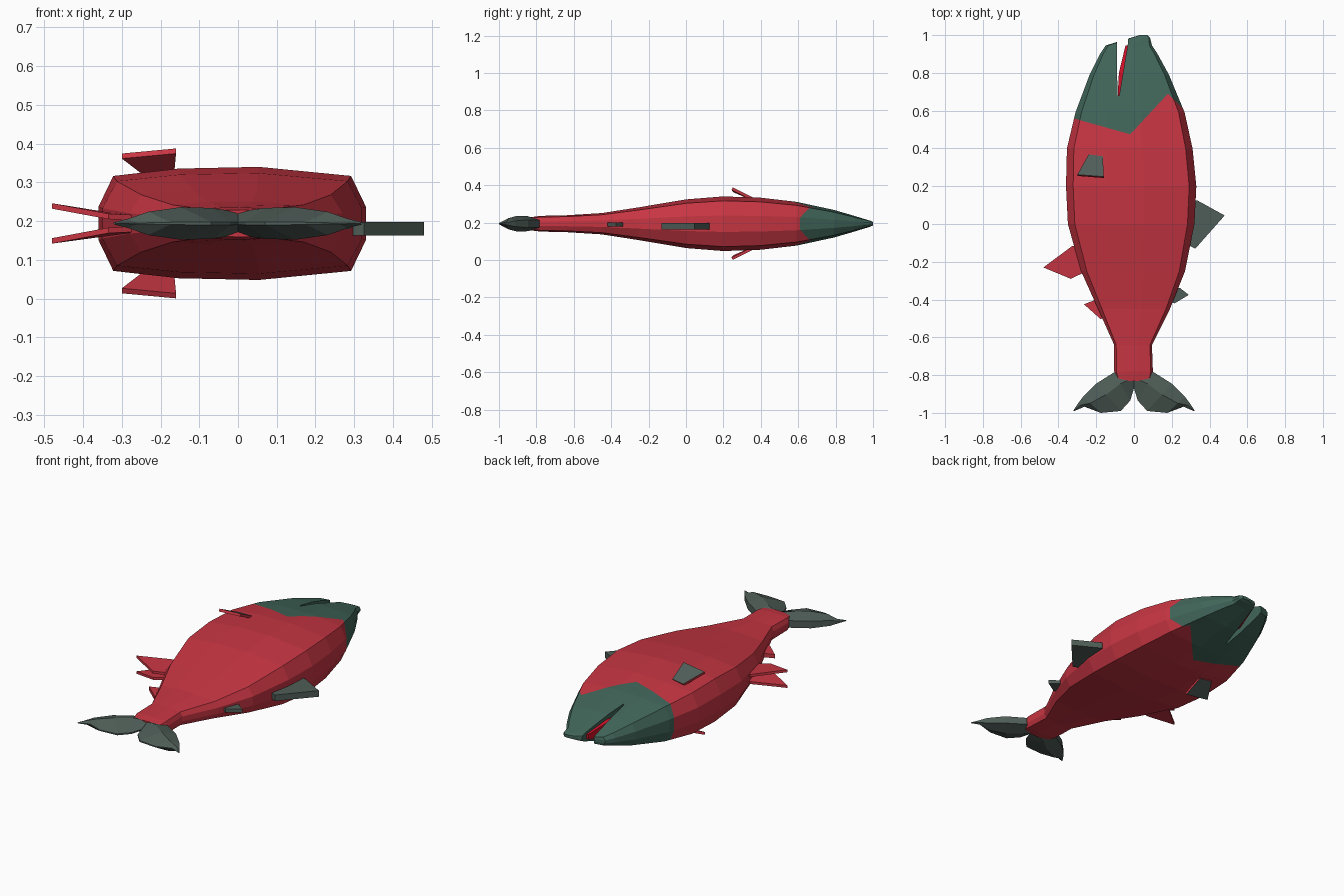
import bpy, bmesh
from mathutils import Vector

if "Cube" in bpy.data.objects:
    bpy.data.objects.remove(bpy.data.objects["Cube"])

ZC = 0.194  # mid height of the fish, which lies on its side


def material(name, rgb):
    m = bpy.data.materials.new(name)
    m.diffuse_color = (*rgb, 1)
    m.use_nodes = True
    m.node_tree.nodes["Principled BSDF"].inputs["Base Color"].default_value = m.diffuse_color
    return m


RED = material("salmon red", (0.57, 0.036, 0.055))
GREEN = material("head green", (0.052, 0.13, 0.10))
GREY = material("fin grey green", (0.078, 0.11, 0.095))
MOUTH = material("mouth red", (0.62, 0.005, 0.02))


def finish(name, bm, *mats):
    bmesh.ops.recalc_face_normals(bm, faces=bm.faces)
    me = bpy.data.meshes.new(name)
    bm.to_mesh(me)
    bm.free()
    for m in mats:
        me.materials.append(m)
    ob = bpy.data.objects.new(name, me)
    bpy.context.collection.objects.link(ob)
    return ob


def loft(rings):
    """Closed skin through rings of equal point count, with end caps."""
    bm = bmesh.new()
    vs = [[bm.verts.new(p) for p in r] for r in rings]
    n = len(rings[0])
    for a, b in zip(vs, vs[1:]):
        for i in range(n):
            j = (i + 1) % n
            bm.faces.new((a[i], a[j], b[j], b[i]))
    bm.faces.new(vs[0])
    bm.faces.new(vs[-1])
    return bm


def slab(points, thick):
    """Flat plate through the points, thickened along a vector."""
    t = Vector(thick) / 2
    return loft([[Vector(p) - t for p in points], [Vector(p) + t for p in points]])


# Body: chamfered section lofted along y (y, left x, right x, half thickness)
half = [(-1, .3), (-.89, .84), (-.4, .97), (.2, 1), (.89, .84), (1, .3)]
section = half + [(u, -w) for u, w in reversed(half)]
stations = [
    (-.83, -.09, .09, .035), (-.78, -.105, .10, .042), (-.64, -.105, .095, .045),
    (-.45, -.19, .19, .057), (-.25, -.28, .27, .088), (0, -.35, .32, .130),
    (.2, -.36, .33, .146), (.4, -.355, .31, .139), (.59, -.31, .268, .117),
    (.79, -.235, .185, .074), (.90, -.18, .125, .042), (.945, -.15, .095, .028),
    (.985, -.02, .085, .016), (1, .03, .07, .009)]
rings = []
for y, x0, x1, h in stations:
    c, w = (x0 + x1) / 2, (x1 - x0) / 2
    rings.append([(c + u * w, y, ZC + v * h) for u, v in section])
bm = loft(rings)

# Head colour border: cut the body along a zigzag, then colour what lies ahead
border = [(-.40, .585), (-.27, .545), (-.02, .475), (.18, .69), (.40, .47)]
for (ax, ay), (bx, by) in zip(border, border[1:]):
    bmesh.ops.bisect_plane(bm, geom=bm.verts[:] + bm.edges[:] + bm.faces[:],
                           plane_co=(ax, ay, 0), plane_no=(ay - by, bx - ax, 0))


def border_y(x):
    for (ax, ay), (bx, by) in zip(border, border[1:]):
        if x <= bx:
            return ay + (by - ay) * (x - ax) / (bx - ax)
    return border[-1][1]


for f in bm.faces:
    c = f.calc_center_median()
    f.material_index = int(c.y > border_y(c.x))
body = finish("body", bm, RED, GREEN)

# Mouth notch
gap = [(-.086, .68), (-.09, .8), (-.092, 1.1), (-.02, 1.1), (-.033, .95), (-.058, .8), (-.078, .68)]
cut = finish("mouth_cutter", slab([(x, y, ZC) for x, y in gap], (0, 0, .6)), RED, GREEN)
for p in cut.data.polygons:
    p.material_index = 1
cut.hide_render = True
mod = body.modifiers.new("mouth", "BOOLEAN")
mod.operation, mod.solver, mod.object = "DIFFERENCE", "EXACT", cut
bpy.context.view_layer.objects.active = body
bpy.ops.object.modifier_apply(modifier=mod.name)
bpy.data.objects.remove(cut)

# Red lining along the upper jaw
lining = [(.68, -.086, -.07, .05), (.80, -.080, -.05, .048), (.945, -.045, -.025, .014)]
finish("mouth_lining", loft([[(a, y, ZC - h), (a, y, ZC + h), (b, y, ZC + h), (b, y, ZC - h)]
                             for y, a, b, h in lining]), MOUTH)

# Tail: two mirrored lobes (leading edge point, trailing edge point, half thickness)
lobe = [((0, -.775), (0, -.87), .030), ((.105, -.785), (.02, -.935), .040),
        ((.20, -.845), (.07, -.99), .042), ((.27, -.915), (.175, -1), .030),
        ((.30, -.955), (.26, -.966), .012), ((.322, -.988), (.315, -.99), .003)]
for side, s in (("left", -1), ("right", 1)):
    rings = []
    for lead, trail, t in lobe:
        L, T = Vector((s * lead[0], lead[1], ZC)), Vector((s * trail[0], trail[1], ZC))
        M, up = L.lerp(T, .4), Vector((0, 0, t))
        rings.append([L + up * .5, M + up, T + up * .1, T - up * .1, M - up, L - up * .5])
    finish("tail_lobe_" + side, loft(rings), GREY)

# Fins along the back
finish("dorsal_fin", slab([(.27, .125, .18), (.335, .125, .18), (.48, .045, .18),
                           (.325, -.13, .18), (.26, -.10, .18)], (0, 0, .035)), GREY)
finish("rear_back_fin", slab([(.20, -.33, .19), (.245, -.34, .19), (.29, -.375, .19),
                              (.215, -.42, .19), (.16, -.40, .19)], (0, 0, .02)), GREY)
# Fin under the tail
finish("anal_fin", slab([(-.20, -.40, .19), (-.265, -.425, .19), (-.175, -.505, .19),
                         (-.14, -.46, .19)], (0, 0, .022)), RED)

# Paired belly fins and side fins, mirrored across the mid height
for side, s in (("upper", 1), ("lower", -1)):
    def z(d):
        return ZC + s * d
    finish("belly_fin_" + side,
           slab([(-.26, -.13, z(.02)), (-.325, -.115, z(.02)), (-.48, -.23, z(.045)),
                 (-.335, -.29, z(.018)), (-.25, -.25, z(.014))], (0, 0, .014)), RED)
    bm = slab([(-.24, .365, z(.128)), (-.165, .355, z(.133)),
               (-.16, .247, z(.187)), (-.30, .258, z(.174))], (0, .007, s * .013))
    bm.normal_update()
    bmesh.ops.recalc_face_normals(bm, faces=bm.faces)
    for f in bm.faces:  # outer face grey, inner face and rim red
        f.material_index = int(f.normal.z * s < .6)
    finish("side_fin_" + side, bm, GREY, RED)
